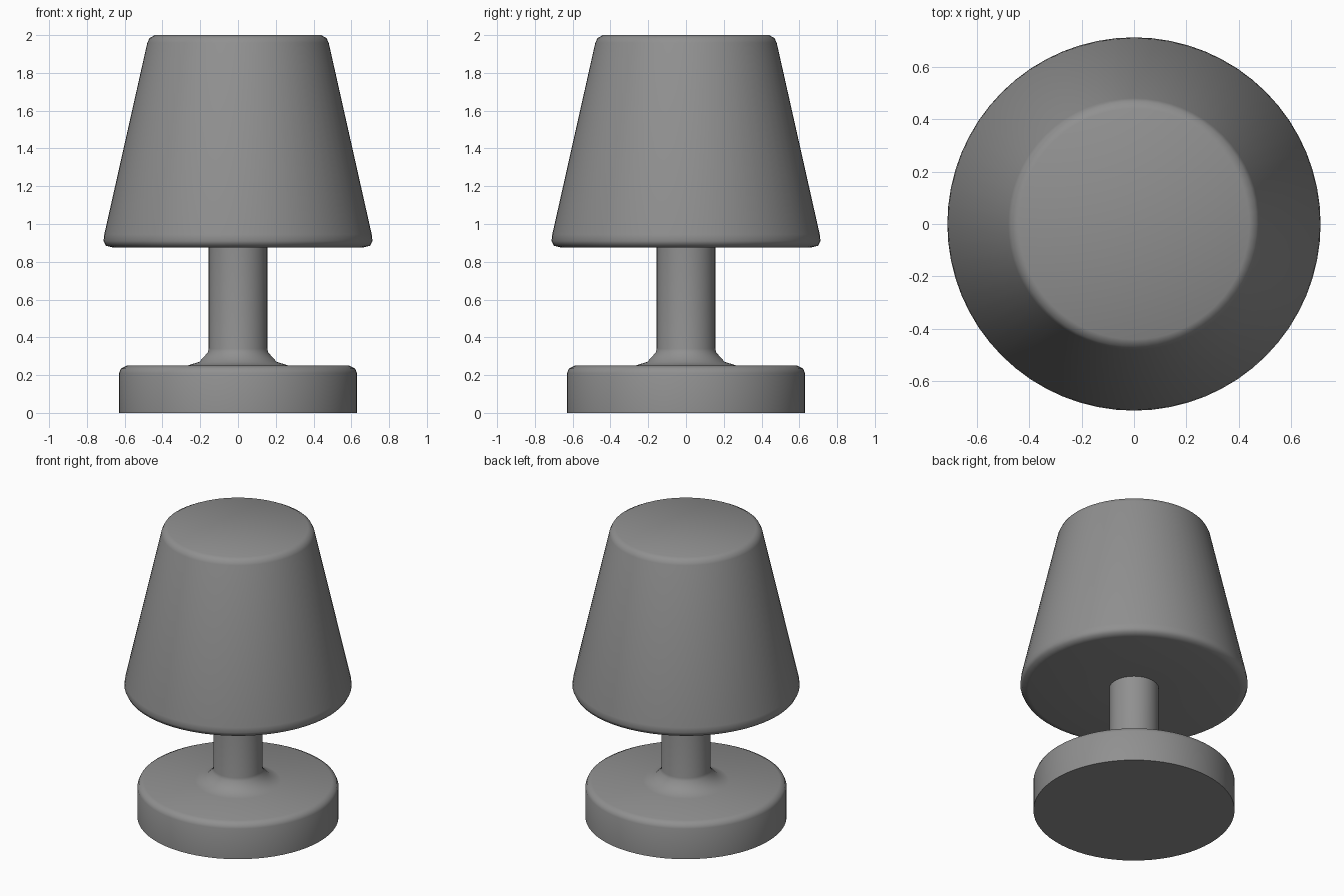
import bpy
import bmesh
from math import cos, sin, tau, radians

SIDES = 64

cube = bpy.data.objects.get("Cube")
if cube:
    bpy.data.objects.remove(cube, do_unlink=True)

grey = bpy.data.materials.new("plain grey")
grey.use_nodes = True
colour = (0.28, 0.28, 0.28, 1.0)
grey.diffuse_color = colour
grey.node_tree.nodes["Principled BSDF"].inputs["Base Color"].default_value = colour


def lathe(name, profile, cap_bottom=False, cap_top=False):
    """Spin a (radius, height) profile, listed bottom to top on the outside."""
    bm = bmesh.new()
    rings = []
    for r, z in profile:
        rings.append([bm.verts.new((r * cos(tau * i / SIDES), r * sin(tau * i / SIDES), z))
                      for i in range(SIDES)])
    for low, high in zip(rings, rings[1:]):
        for i in range(SIDES):
            j = (i + 1) % SIDES
            bm.faces.new((low[i], low[j], high[j], high[i]))
    if cap_bottom:
        bm.faces.new(rings[0][::-1])
    if cap_top:
        bm.faces.new(rings[-1])
    mesh = bpy.data.meshes.new(name)
    bm.to_mesh(mesh)
    bm.free()
    mesh.materials.append(grey)
    obj = bpy.data.objects.new(name, mesh)
    bpy.context.collection.objects.link(obj)
    bpy.ops.object.select_all(action='DESELECT')
    obj.select_set(True)
    bpy.context.view_layer.objects.active = obj
    bpy.ops.object.shade_smooth_by_angle(angle=radians(60))
    return obj


# Round foot, sharp underneath, with a rounded upper rim, and the stem flaring out of it
lathe("base_and_stem", [
    (0.63, 0), (0.63, 0.21), (0.62, 0.235), (0.59, 0.25),
    (0.27, 0.25), (0.205, 0.27), (0.16, 0.32), (0.155, 0.34), (0.155, 0.9),
], cap_bottom=True)

# Tapered shade with rounded rims, closed underneath around the stem
lathe("shade", [
    (0.15, 0.88), (0.66, 0.875), (0.7, 0.885), (0.712, 0.91), (0.708, 0.945),
    (0.48, 1.96), (0.468, 1.985), (0.44, 2.0),
], cap_top=True)
